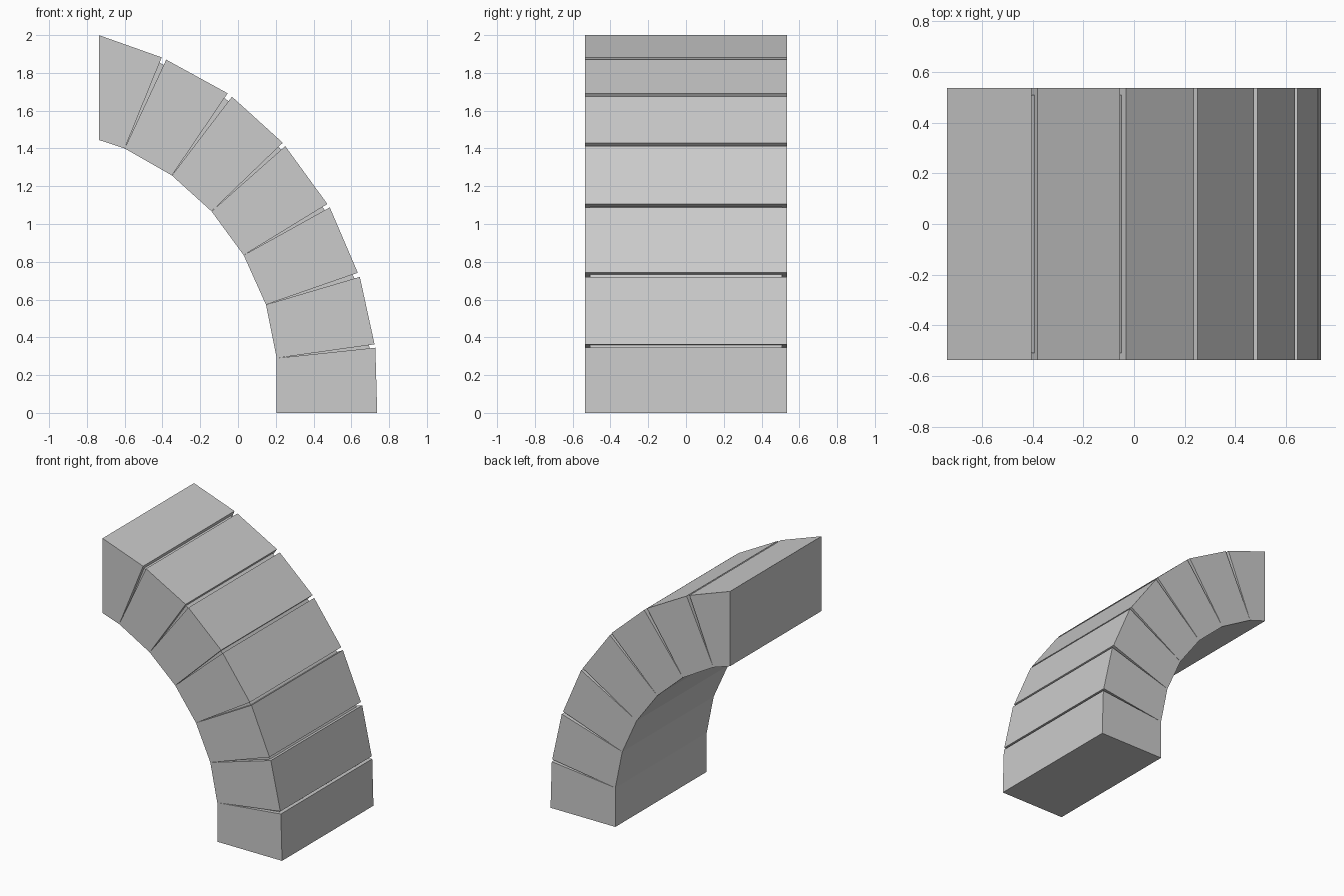
import bpy
import bmesh
from mathutils import Vector

if "Cube" in bpy.data.objects:
    bpy.data.objects.remove(bpy.data.objects["Cube"], do_unlink=True)

HALF_DEPTH = 0.536
MORTAR_HALF_DEPTH = 0.508
RECESS = 0.03

stone = bpy.data.materials.new("grey stone")
stone.use_nodes = True
colour = (0.6, 0.6, 0.6, 1.0)
stone.diffuse_color = colour
stone.node_tree.nodes["Principled BSDF"].inputs["Base Color"].default_value = colour


def prism(name, profile, half_depth):
    """Extrude an x-z profile evenly along y."""
    bm = bmesh.new()
    face = bm.faces.new([bm.verts.new((x, -half_depth, z)) for x, z in profile])
    swept = bmesh.ops.extrude_face_region(bm, geom=[face])["geom"]
    verts = [g for g in swept if isinstance(g, bmesh.types.BMVert)]
    bmesh.ops.translate(bm, verts=verts, vec=(0, 2 * half_depth, 0))
    bmesh.ops.recalc_face_normals(bm, faces=bm.faces)
    mesh = bpy.data.meshes.new(name)
    bm.to_mesh(mesh)
    bm.free()
    mesh.materials.append(stone)
    obj = bpy.data.objects.new(name, mesh)
    bpy.context.collection.objects.link(obj)
    return obj


# Inner curve of the arch, from the foot to the crown
inner = [Vector(p) for p in (
    (0.205, 0), (0.205, 0.29), (0.148, 0.573), (0.03, 0.835),
    (-0.14, 1.067), (-0.35, 1.257), (-0.6, 1.4), (-0.737, 1.445))]

# Outer edge of each block: lower and upper corner
outer = [(Vector(a), Vector(b)) for a, b in (
    ((0.737, 0), (0.727, 0.345)),
    ((0.723, 0.363), (0.645, 0.72)),
    ((0.634, 0.742), (0.486, 1.088)),
    ((0.473, 1.106), (0.25, 1.412)),
    ((0.237, 1.43), (-0.032, 1.674)),
    ((-0.055, 1.692), (-0.38, 1.87)),
    ((-0.404, 1.882), (-0.737, 2.0)))]

# Wedge-shaped arch blocks
for i, (low, high) in enumerate(outer):
    prism(f"arch_block_{i + 1}", [inner[i], low, high, inner[i + 1]], HALF_DEPTH)

# Recessed mortar filling each tapering joint
for i in range(len(outer) - 1):
    apex = inner[i + 1]
    corners = []
    for corner in (outer[i][1], outer[i + 1][0]):
        ray = corner - apex
        corners.append(corner - ray.normalized() * RECESS)
    prism(f"mortar_joint_{i + 1}", [apex, *corners], MORTAR_HALF_DEPTH)
